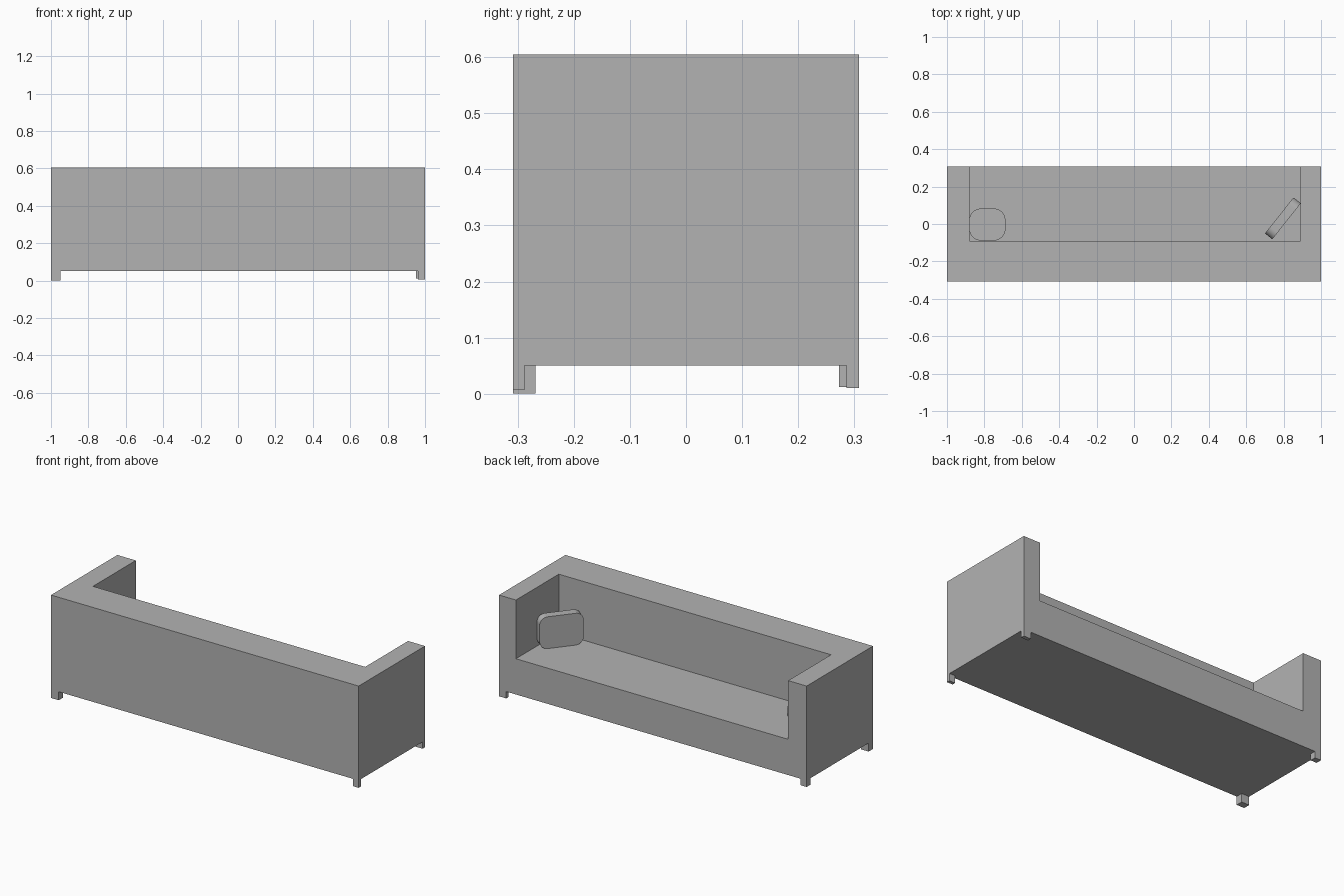
import bpy, bmesh
from math import atan2, cos, sin, pi
from mathutils import Matrix

if "Cube" in bpy.data.objects:
    bpy.data.objects.remove(bpy.data.objects["Cube"], do_unlink=True)

GREY = (0.45, 0.45, 0.45, 1)
fabric = bpy.data.materials.new("grey_fabric")
fabric.use_nodes = True
fabric.diffuse_color = GREY
fabric.node_tree.nodes["Principled BSDF"].inputs["Base Color"].default_value = GREY

SEAT, TOP, DEPTH = 0.26, 0.605, 0.308


def add_object(name, bm):
    bmesh.ops.recalc_face_normals(bm, faces=bm.faces)
    mesh = bpy.data.meshes.new(name)
    bm.to_mesh(mesh)
    bm.free()
    mesh.materials.append(fabric)
    obj = bpy.data.objects.new(name, mesh)
    bpy.context.collection.objects.link(obj)
    return obj


def box(name, low, high):
    bm = bmesh.new()
    size = [b - a for a, b in zip(low, high)]
    centre = [(a + b) / 2 for a, b in zip(low, high)]
    bmesh.ops.create_cube(bm, size=1, matrix=Matrix.Translation(centre) @ Matrix.Diagonal((*size, 1)))
    return add_object(name, bm)


def cushion(name, width, height, thick, radius, matrix):
    """Rounded rectangle slab, centred, thick along its local z."""
    bm = bmesh.new()
    steps = 10
    outline = []
    for corner, (sx, sy) in enumerate([(1, 1), (-1, 1), (-1, -1), (1, -1)]):
        for i in range(steps + 1):
            a = (corner + i / steps) * pi / 2
            outline.append(bm.verts.new((sx * (width / 2 - radius) + radius * cos(a),
                                         sy * (height / 2 - radius) + radius * sin(a), -thick / 2)))
    face = bm.faces.new(outline)
    extruded = bmesh.ops.extrude_face_region(bm, geom=[face], use_keep_orig=True)["geom"]
    bmesh.ops.translate(bm, vec=(0, 0, thick),
                        verts=[v for v in extruded if isinstance(v, bmesh.types.BMVert)])
    bm.transform(matrix)
    obj = add_object(name, bm)
    bpy.ops.object.select_all(action='DESELECT')
    obj.select_set(True)
    bpy.context.view_layer.objects.active = obj
    bpy.ops.object.shade_smooth_by_angle()


# Sofa body: solid block with the seat recess cut away
body = box("sofa_body", (-1, -DEPTH, 0.05), (1, DEPTH, TOP))
recess = box("seat_recess_cutter", (-0.88, -0.09, SEAT), (0.89, 0.5, 0.9))
recess.hide_render = True
cut = body.modifiers.new("seat_recess", 'BOOLEAN')
cut.operation, cut.solver, cut.object = 'DIFFERENCE', 'EXACT', recess
bpy.context.view_layer.objects.active = body
bpy.ops.object.modifier_apply(modifier=cut.name)
bpy.data.objects.remove(recess, do_unlink=True)

# Uneven corner legs: side, end, width, depth, bottom
for name, sx, sy, w, d, bottom in [("front_left_leg", 1, -1, 0.037, 0.02, 0.007),
                                   ("front_right_leg", -1, -1, 0.05, 0.04, 0.0),
                                   ("back_left_leg", 1, 1, 0.047, 0.022, 0.01),
                                   ("back_right_leg", -1, 1, 0.04, 0.035, 0.012)]:
    xs = sorted((sx, sx * (1 - w)))
    ys = sorted((sy * DEPTH, sy * (DEPTH - d)))
    box(name, (xs[0], ys[0], bottom), (xs[1], ys[1], 0.05))

# Cushion lying flat on the seat
cushion("flat_cushion", 0.193, 0.171, 0.045, 0.062,
        Matrix.Translation((-0.784, -0.003, SEAT + 0.0225)))

# Cushion standing on edge across the corner
turn = Matrix.Rotation(atan2(0.192, 0.152), 4, 'Z') @ Matrix.Rotation(pi / 2, 4, 'X')
cushion("standing_cushion", 0.245, 0.187, 0.05, 0.045,
        Matrix.Translation((0.796, 0.03, SEAT + 0.0935)) @ turn)
